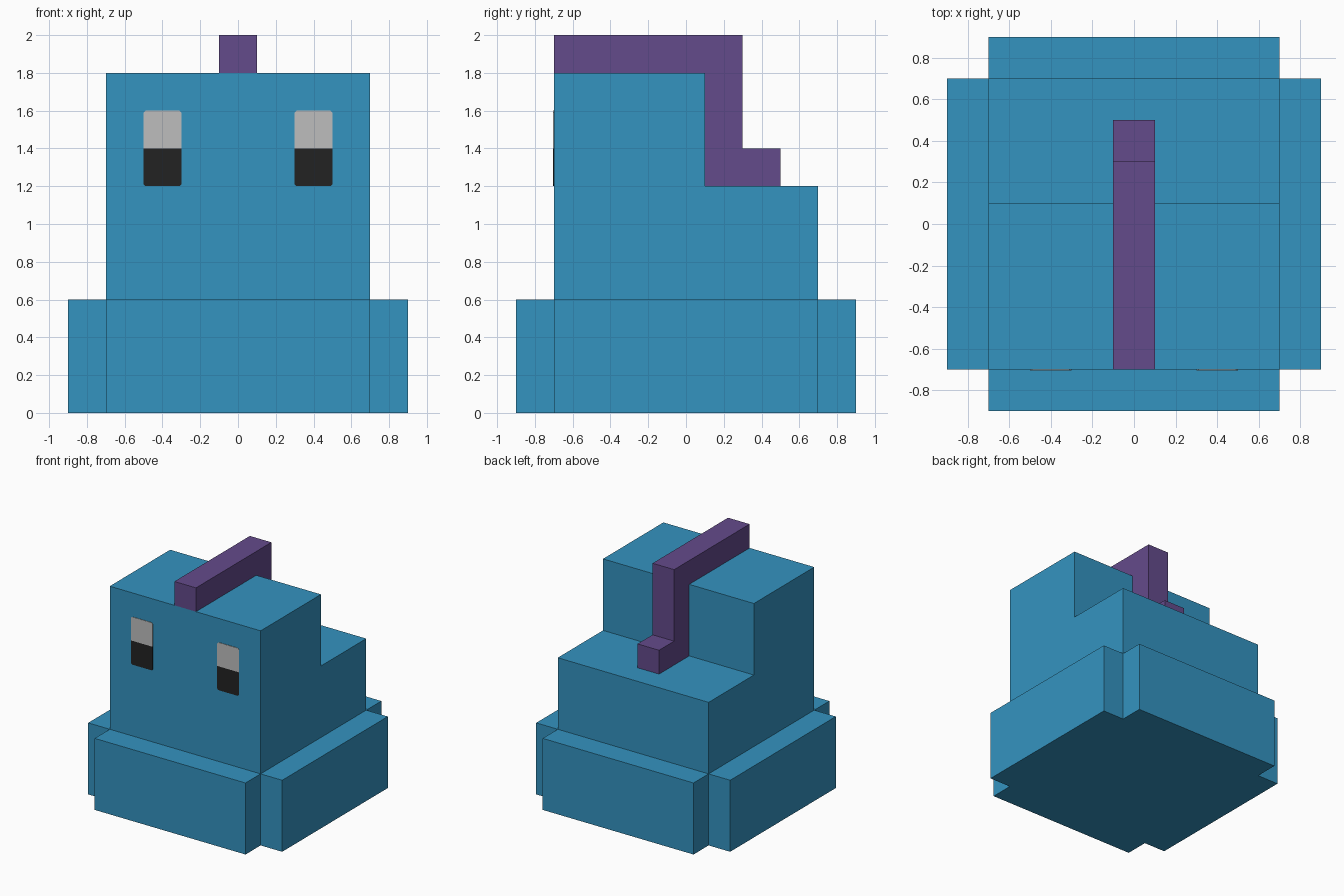
import bpy
import bmesh
from mathutils import Vector

if "Cube" in bpy.data.objects:
    bpy.data.objects.remove(bpy.data.objects["Cube"], do_unlink=True)


def make_material(name, rgb):
    mat = bpy.data.materials.new(name)
    mat.use_nodes = True
    mat.diffuse_color = (*rgb, 1)
    mat.node_tree.nodes["Principled BSDF"].inputs["Base Color"].default_value = (*rgb, 1)
    return mat


BLUE = make_material("blue", (0.034, 0.292, 0.527))
PURPLE = make_material("purple", (0.127, 0.069, 0.258))
WHITE = make_material("eye white", (0.515, 0.515, 0.515))
BLACK = make_material("pupil black", (0.016, 0.016, 0.016))


def prism(name, profile, axis, start, end, mat):
    """Extrude a 2D profile along one axis; the profile uses the other two axes in order."""
    def point(a, b):
        co = [a, b]
        co.insert(axis, start)
        return co

    offset = Vector((0, 0, 0))
    offset[axis] = end - start
    bm = bmesh.new()
    face = bm.faces.new([bm.verts.new(point(a, b)) for a, b in profile])
    result = bmesh.ops.extrude_face_region(bm, geom=[face], use_keep_orig=True)
    moved = [v for v in result["geom"] if isinstance(v, bmesh.types.BMVert)]
    bmesh.ops.translate(bm, verts=moved, vec=offset)
    bmesh.ops.recalc_face_normals(bm, faces=bm.faces)
    mesh = bpy.data.meshes.new(name)
    bm.to_mesh(mesh)
    bm.free()
    mesh.materials.append(mat)
    obj = bpy.data.objects.new(name, mesh)
    bpy.context.collection.objects.link(obj)
    return obj


# Skirt: square base with notched corners
i, o = 0.7, 0.9
prism("skirt", [(-i, -o), (i, -o), (i, -i), (o, -i), (o, i), (i, i),
                (i, o), (-i, o), (-i, i), (-o, i), (-o, -i), (-i, -i)], 2, 0, 0.6, BLUE)

# Body: stepped side profile, with a tall head at the front and a lower back
prism("body", [(-0.7, 0.6), (0.7, 0.6), (0.7, 1.2), (0.1, 1.2),
               (0.1, 1.8), (-0.7, 1.8)], 0, -0.7, 0.7, BLUE)

# Crest: runs over the head, down behind it and out along the back
prism("crest", [(-0.7, 1.8), (0.1, 1.8), (0.1, 1.2), (0.5, 1.2), (0.5, 1.4),
                (0.3, 1.4), (0.3, 2.0), (-0.7, 2.0)], 0, -0.1, 0.1, PURPLE)

# Eyes: thin plates with clipped outer corners, white above and black below
c = 0.01
for side, sign in (("left", 1), ("right", -1)):
    x0, x1 = sorted((0.3 * sign, 0.5 * sign))
    for part, outer, step, mat in (("eye_white", 1.6, c, WHITE), ("pupil", 1.2, -c, BLACK)):
        prism(f"{side}_{part}", [(x0, 1.4), (x1, 1.4), (x1, outer - step), (x1 - c, outer),
                                 (x0 + c, outer), (x0, outer - step)], 1, -0.7, -0.704, mat)
